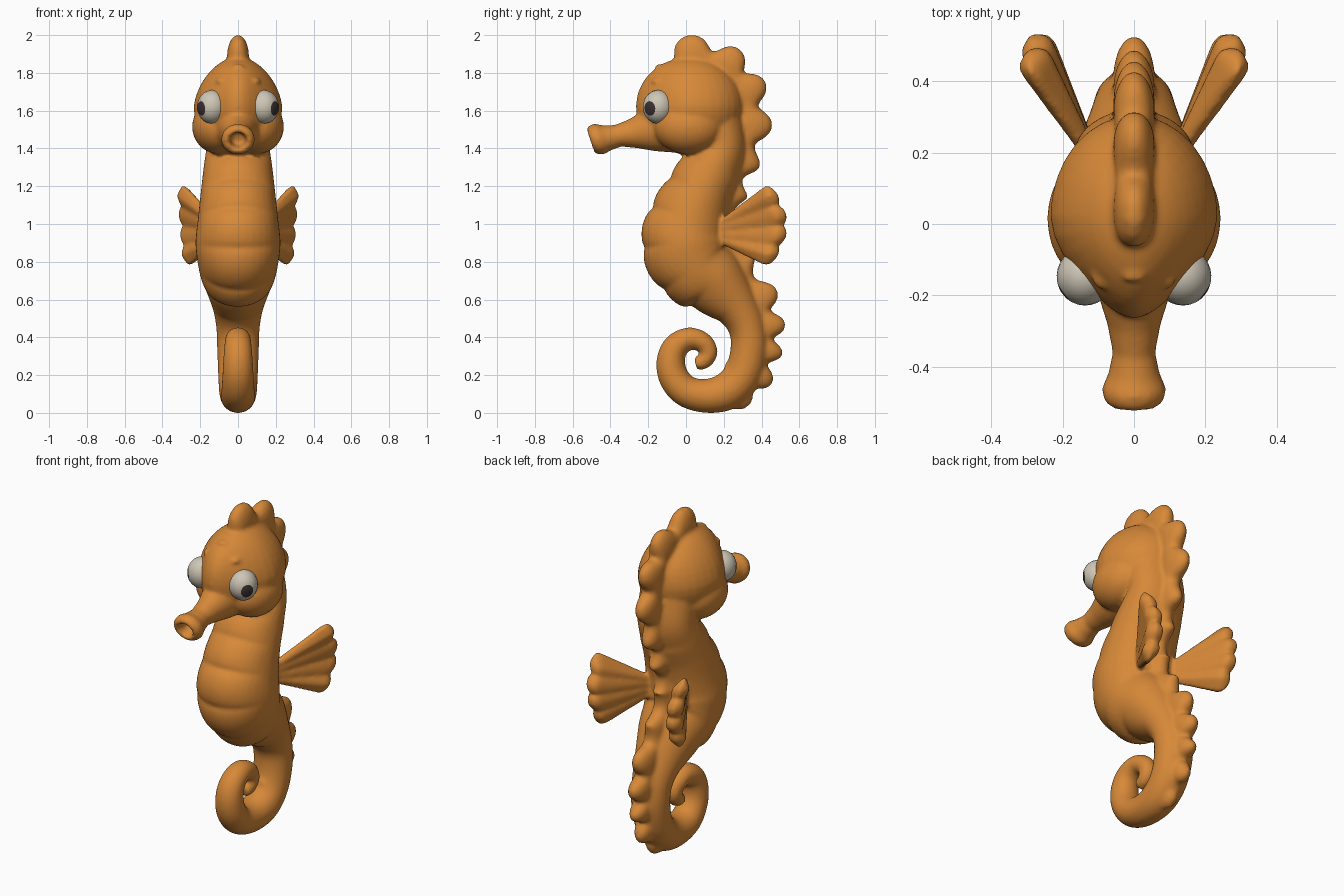
import bpy, bmesh
from math import sin, cos, pi, sqrt
from mathutils import Vector, Matrix

if "Cube" in bpy.data.objects:
    bpy.data.objects.remove(bpy.data.objects["Cube"], do_unlink=True)


def material(name, rgb):
    m = bpy.data.materials.new(name)
    m.use_nodes = True
    m.diffuse_color = (*rgb, 1)
    m.node_tree.nodes["Principled BSDF"].inputs["Base Color"].default_value = (*rgb, 1)
    return m


ORANGE = material("orange skin", (0.68, 0.25, 0.04))
WHITE = material("eye white", (0.62, 0.57, 0.47))
DARK = material("dark pupil", (0.045, 0.032, 0.03))


def finish(name, bm, *mats):
    bmesh.ops.recalc_face_normals(bm, faces=bm.faces)
    me = bpy.data.meshes.new(name)
    bm.to_mesh(me)
    bm.free()
    me.shade_smooth()
    for m in mats:
        me.materials.append(m)
    ob = bpy.data.objects.new(name, me)
    bpy.context.collection.objects.link(ob)
    return ob


def loft(bm, rings):
    """Skin closed, even-sided rings of points and cap both ends with strips."""
    loops = [[bm.verts.new(p) for p in ring] for ring in rings]
    n = len(loops[0])
    for a, b in zip(loops, loops[1:]):
        for i in range(n):
            j = (i + 1) % n
            bm.faces.new((a[i], a[j], b[j], b[i]))
    for cap in (loops[0], loops[-1]):
        for i in range(n // 2 - 1):
            bm.faces.new((cap[i], cap[i + 1], cap[n - 2 - i], cap[n - 1 - i]))


def spline(pts, steps):
    """Smooth interpolation through stations of any dimension."""
    pts = [Vector(p) for p in pts]
    out = []
    for i in range(len(pts) - 1):
        a, b = pts[max(i - 1, 0)], pts[i]
        c, d = pts[i + 1], pts[min(i + 2, len(pts) - 1)]
        for k in range(steps):
            t = k / steps
            out.append(b + (c - a) * t / 2 + (a * 2 - b * 5 + c * 4 - d) * t * t / 2
                       + (b * 3 - a - c * 3 + d) * t ** 3 / 2)
    return out + [pts[-1]]


def tube(bm, stations, tangent=None, swell=None, sides=24):
    """Elliptical tube in the side plane; a station is y, z, depth radius, width radius."""
    rings = []
    for i, s in enumerate(stations):
        a, b = stations[max(i - 1, 0)], stations[min(i + 1, len(stations) - 1)]
        t = Vector(tangent or (b[0] - a[0], b[1] - a[1])).normalized()
        ring = []
        for k in range(sides):
            w = 2 * pi * k / sides
            r = s[2] * sin(w) * (swell(i, sin(w)) if swell else 1)
            ring.append((s[3] * cos(w), s[0] + t.y * r, s[1] - t.x * r))
        rings.append(ring)
    loft(bm, rings)


def ellipsoid(bm, centre, radii):
    m = Matrix.Translation(centre) @ Matrix.Diagonal((*radii, 1))
    return bmesh.ops.create_uvsphere(bm, u_segments=32, v_segments=20,
                                     radius=1, matrix=m)["verts"]


skin = bmesh.new()

# Neck, belly and curled tail
trunk = [(.12, 1.62, .17, .17), (.19, 1.42, .13, .168), (.145, 1.3, .155, .182),
         (.08, 1.17, .175, .197), (.025, 1.03, .205, .212), (.005, .9, .225, .225),
         (.055, .78, .21, .21), (.155, .695, .173, .182), (.27, .56, .12, .135),
         (.325, .45, .1, .115), (.335, .33, .1, .11), (.3, .2, .1, .105),
         (.22, .117, .1, .1), (.11, .09, .09, .092), (0, .115, .083, .088),
         (-.065, .19, .08, .083), (-.08, .28, .075, .078), (-.05, .355, .068, .072),
         (.02, .392, .06, .066), (.09, .372, .053, .058), (.12, .32, .047, .05),
         (.095, .275, .042, .045), (.05, .262, .034, .036)]
STEPS = 10


def belly_plates(i, front):
    u = i / STEPS
    if front > .2 and 2 < u < 8:
        return 1 + .1 * abs(sin(pi * u)) ** .6 * min(1, (front - .2) * 3)
    return 1


tube(skin, spline(trunk, STEPS), swell=belly_plates, sides=36)

# Head, narrowing towards the face and crown, with cheeks and brows
for v in ellipsoid(skin, (0, .02, 1.625), (.235, .285, .258)):
    forward = max(0, (.02 - v.co.y) / .285)
    upward = max(0, (v.co.z - 1.625) / .258)
    v.co.x *= (1 - .42 * forward ** 1.6) * (1 - .15 * upward)
for side in (-1, 1):
    ellipsoid(skin, (side * .098, .015, 1.515), (.145, .185, .145))
    ellipsoid(skin, (side * .09, -.14, 1.757), (.03, .045, .018))

# Snout with a hollow, flared mouth
tube(skin, [(-.1, 1.51, .14, .13), (-.2, 1.49, .11, .1), (-.28, 1.477, .08, .075),
            (-.36, 1.467, .06, .06), (-.42, 1.456, .07, .072), (-.46, 1.45, .086, .09),
            (-.49, 1.444, .08, .086), (-.51, 1.44, .06, .064),
            (-.502, 1.442, .046, .046), (-.43, 1.455, .034, .034)], tangent=(-.95, -.31))

# Knobbly crest running from the forehead down the back
peaks = [Vector(p) for p in [(-.16, 1.85), (.015, 2.0), (.275, 1.93), (.42, 1.75),
         (.455, 1.52), (.39, 1.305), (.325, 1.14), (.29, .98), (.36, .82), (.48, .65),
         (.525, .47), (.51, .31), (.45, .15), (.31, .025), (.17, .04)]]
ridge = []
for i, p in enumerate(peaks):
    d = (peaks[min(i + 1, len(peaks) - 1)] - peaks[max(i - 1, 0)]).normalized()
    c = p + Vector((d.y, -d.x)) * .115
    if ridge:
        ridge.append(((ridge[-1][0] + c.x) / 2, (ridge[-1][1] + c.y) / 2, .056, .052))
    ridge.append((c.x, c.y, .118, .058))
tube(skin, spline(ridge, 6))

# Ribbed side fins, each a thick fan with scalloped lobes and a rounded rim
LOBES, ACROSS, ALONG = 4, 32, 20
for side in (1, -1):
    rings = []
    for j in range(ALONG + 1):
        r = j / ALONG
        rim = sqrt(max(.02, 1 - max(0, (r - .85) / .15) ** 2))
        sheets = ([], [])
        for k in range(ACROSS + 1):
            a = k / ACROSS
            lobe = abs(sin(pi * LOBES * a)) ** .7
            root = Vector((.12, .19, .89 + .14 * a))
            tip = Vector((.27 + .033 * a, .445 + .09 * sin(pi * a), .77 + .45 * a))
            p = root.lerp(tip, r * (.93 + .07 * lobe))
            edge = min(1, .35 + 5 * min(a, 1 - a))
            thick = (.022 + .03 * r) * (.72 + .28 * lobe) * rim * edge
            for sheet, s in zip(sheets, (1, -1)):
                q = p + Vector((.87, -.5, 0)) * thick * s
                sheet.append((q.x * side, q.y, q.z))
        rings.append(sheets[0] + sheets[1][::-1])
    loft(skin, rings)

# Fuse the skin parts into one smooth surface
body = finish("body", skin, ORANGE)
fuse = body.modifiers.new("fuse", "REMESH")
fuse.mode = "VOXEL"
fuse.voxel_size = .011
fuse.use_smooth_shade = True
soften = body.modifiers.new("soften", "SMOOTH")
soften.factor = .5
soften.iterations = 5

# Eyes with the pupil as the cap facing the gaze
for side, label in ((1, "left"), (-1, "right")):
    bm = bmesh.new()
    bmesh.ops.create_uvsphere(bm, u_segments=20, v_segments=14, radius=.086)
    for f in bm.faces:
        f.material_index = int(f.calc_center_median().z > .076)
    gaze = Vector((side * .8, -.6, -.1))
    bm.transform(Matrix.Translation((side * .137, -.147, 1.62))
                 @ Matrix.Diagonal((.93, .95, 1.04, 1))
                 @ gaze.to_track_quat("Z", "Y").to_matrix().to_4x4())
    finish(label + "_eye", bm, WHITE, DARK)
